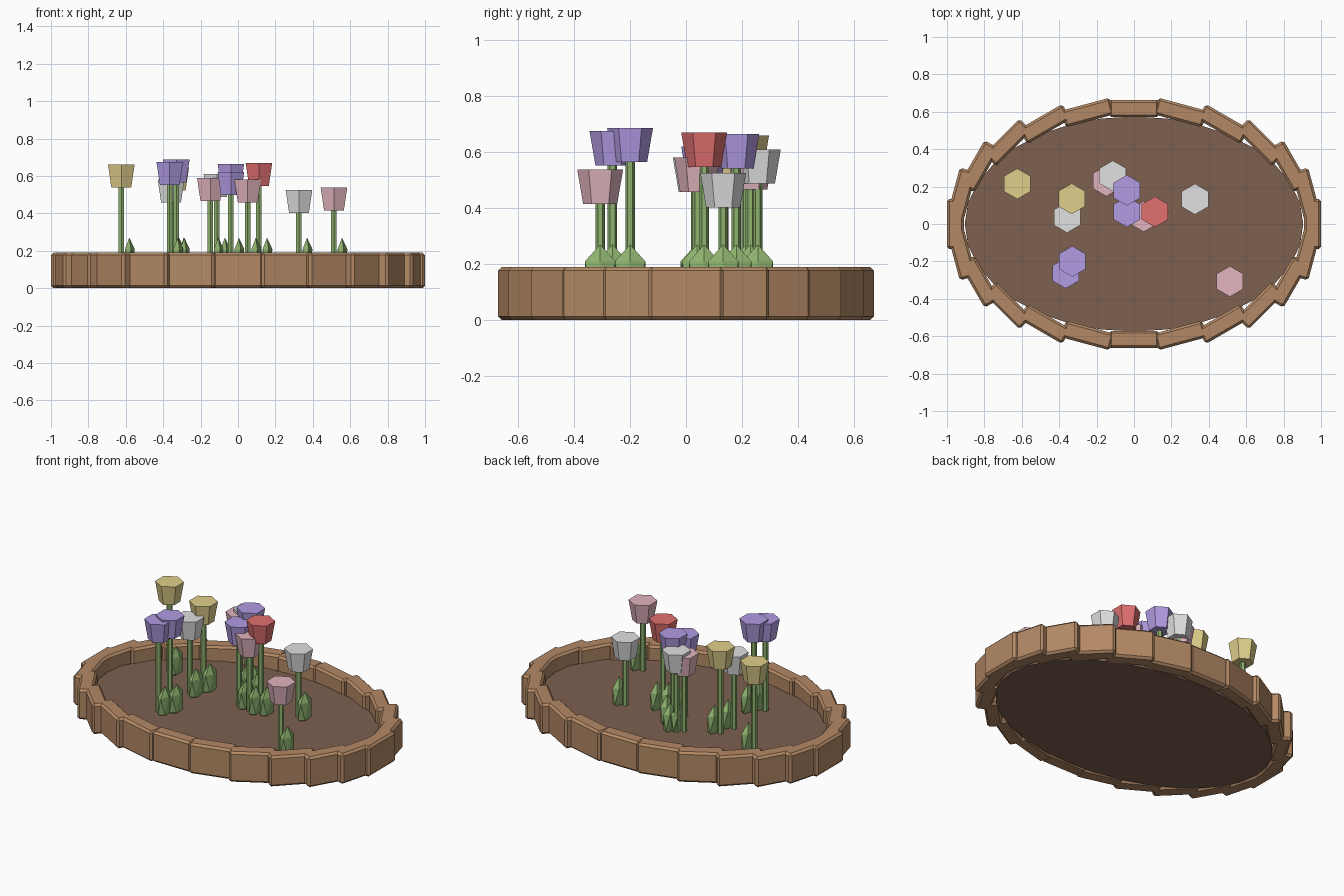
import bpy
from math import cos, sin, pi
from mathutils import Matrix

cube = bpy.data.objects.get("Cube")
if cube:
    bpy.data.objects.remove(cube, do_unlink=True)


def material(name, rgb):
    """Make a flat material from an 8-bit colour."""
    linear = [((c / 255 + 0.055) / 1.055) ** 2.4 for c in rgb] + [1]
    mat = bpy.data.materials.new(name)
    mat.use_nodes = True
    mat.diffuse_color = linear
    bsdf = mat.node_tree.nodes["Principled BSDF"]
    bsdf.inputs["Base Color"].default_value = linear
    bsdf.inputs["Roughness"].default_value = 0.9
    return mat


clay = material("clay", (179, 137, 101))
earth = material("earth", (125, 96, 80))
green = material("leaf green", (142, 178, 110))
petals = {
    "yellow": material("soft yellow", (224, 207, 139)),
    "white": material("soft white", (225, 225, 225)),
    "purple": material("soft purple", (178, 156, 228)),
    "pink": material("soft pink", (226, 181, 191)),
    "red": material("soft red", (225, 112, 112)),
}


def finish(name, mat):
    obj = bpy.context.object
    obj.name = name
    obj.data.materials.append(mat)
    return obj


def cone(name, mat, x, y, z0, z1, r0, r1, sides):
    bpy.ops.mesh.primitive_cone_add(
        vertices=sides, radius1=r0, radius2=r1, depth=z1 - z0,
        location=(x, y, (z0 + z1) / 2))
    return finish(name, mat)


# Oval border of bevelled bricks
BRICKS = 24
HEIGHT = 0.19
for i in range(BRICKS):
    t = 2 * pi * i / BRICKS
    bpy.ops.mesh.primitive_cube_add(
        size=1, location=(0.954 * cos(t), 0.617 * sin(t), HEIGHT / 2),
        rotation=(0, 0, t))
    brick = finish(f"border_brick_{i + 1}", clay)
    brick.data.transform(Matrix.Diagonal((0.092, 0.268, HEIGHT, 1)))
    bevel = brick.modifiers.new("worn edges", "BEVEL")
    bevel.width = 0.013
    bevel.segments = 1

# Soil filling the border from the ground up
soil = cone("soil", earth, 0, 0, 0.003, 0.1, 1, 1, 32)
soil.scale = (0.905, 0.575, 1)

# Flowers: x, y, top height, petal colour
flowers = [
    (-0.624, 0.215, 0.66, "yellow"),
    (-0.333, 0.135, 0.645, "yellow"),
    (-0.358, 0.035, 0.58, "white"),
    (-0.365, -0.263, 0.675, "purple"),
    (-0.33, -0.2, 0.687, "purple"),
    (-0.148, 0.23, 0.59, "pink"),
    (-0.113, 0.257, 0.61, "white"),
    (-0.038, 0.18, 0.665, "purple"),
    (-0.038, 0.065, 0.62, "purple"),
    (0.052, 0.04, 0.58, "pink"),
    (0.112, 0.065, 0.67, "red"),
    (0.326, 0.133, 0.525, "white"),
    (0.513, -0.307, 0.538, "pink"),
]
for i, (x, y, top, colour) in enumerate(flowers, 1):
    base = top - 0.123
    cone(f"stem_{i}", green, x, y, 0.05, base + 0.01, 0.017, 0.017, 6)
    cone(f"blossom_{i}", petals[colour], x, y, base, top, 0.061, 0.082, 6)
    bpy.ops.mesh.primitive_ico_sphere_add(
        subdivisions=1, radius=1, location=(x + 0.043, y, 0.16))
    finish(f"leaf_{i}", green).scale = (0.032, 0.064, 0.11)
